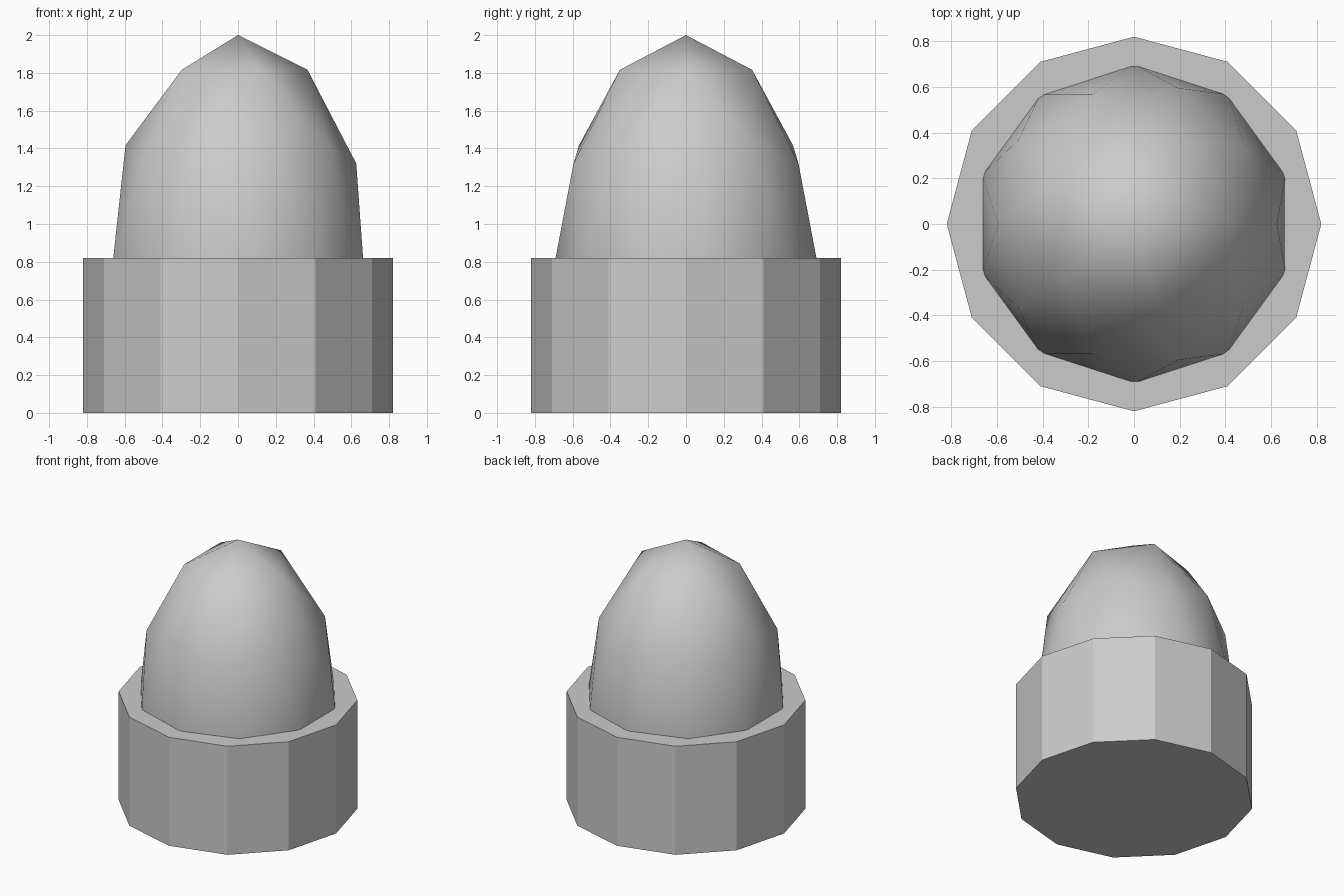
import bpy, bmesh, math

if "Cube" in bpy.data.objects:
    bpy.data.objects.remove(bpy.data.objects["Cube"])

BASE_R, BASE_H = 0.82, 0.82
DOME_R, DOME_H, DOME_Z = 0.70, 1.23, 0.77


def make_object(name, bm, smooth):
    for f in bm.faces:
        f.smooth = smooth
    mesh = bpy.data.meshes.new(name)
    bm.to_mesh(mesh)
    bm.free()
    obj = bpy.data.objects.new(name, mesh)
    bpy.context.collection.objects.link(obj)
    return obj


# Base: twelve-sided flat-shaded drum with corners on the axes
bm = bmesh.new()
bmesh.ops.create_cone(bm, cap_ends=True, segments=12,
                      radius1=BASE_R, radius2=BASE_R, depth=BASE_H)
bmesh.ops.translate(bm, vec=(0, 0, BASE_H / 2), verts=bm.verts)
make_object("base", bm, False)

# Dome: stretched low-poly icosphere, trimmed and capped inside the base
bm = bmesh.new()
bmesh.ops.create_icosphere(bm, subdivisions=2, radius=1)
bmesh.ops.scale(bm, vec=(DOME_R, DOME_R, DOME_H), verts=bm.verts)
bmesh.ops.translate(bm, vec=(0, 0, DOME_Z), verts=bm.verts)
cut = bmesh.ops.bisect_plane(bm, geom=bm.verts[:] + bm.edges[:] + bm.faces[:],
                             plane_co=(0, 0, 0.1), plane_no=(0, 0, 1),
                             clear_inner=True)
rim = [e for e in cut["geom_cut"] if isinstance(e, bmesh.types.BMEdge)]
bmesh.ops.holes_fill(bm, edges=rim, sides=0)
make_object("dome", bm, True)
